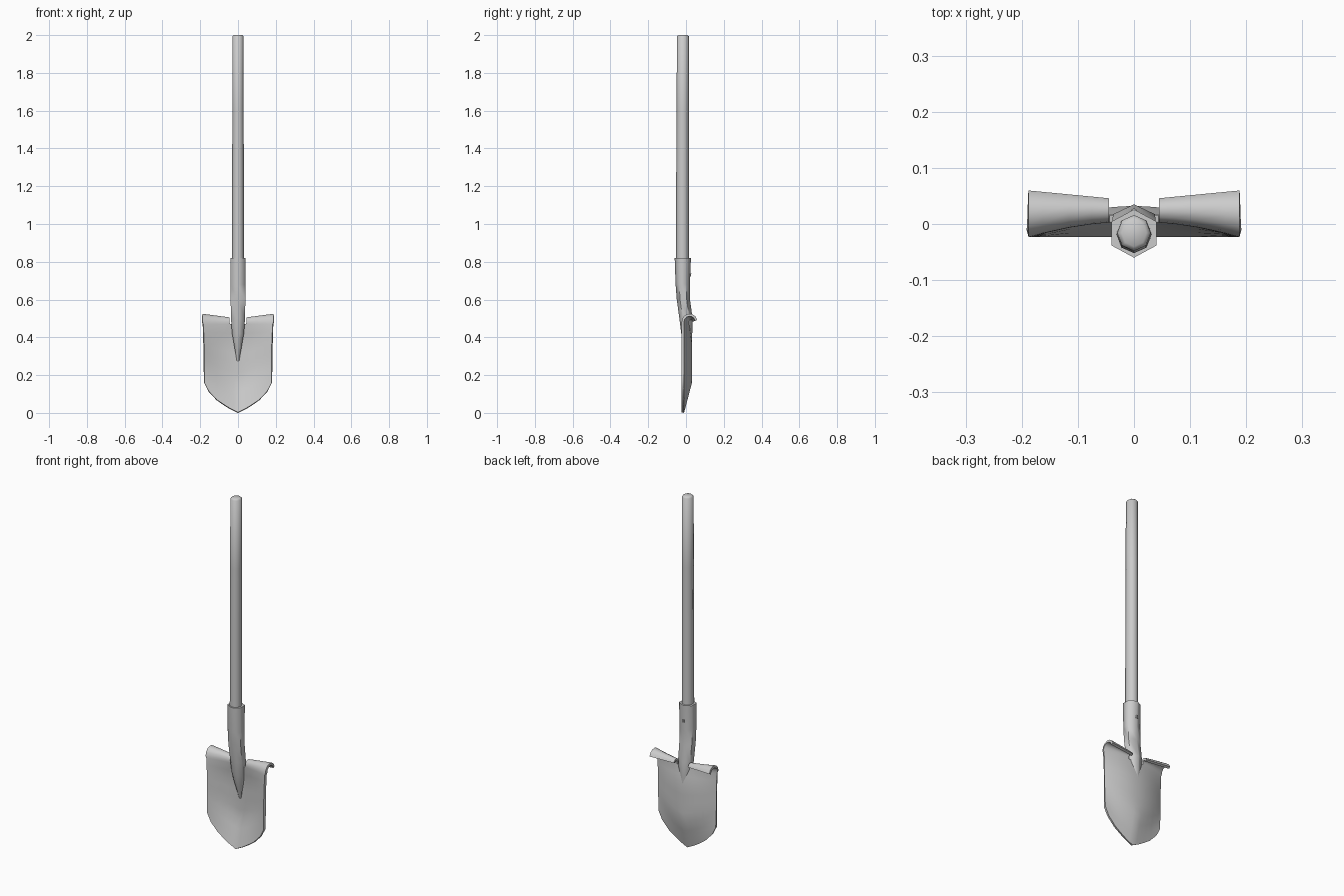
import bpy, bmesh, math

if "Cube" in bpy.data.objects:
    bpy.data.objects.remove(bpy.data.objects["Cube"])


def lerp_table(t, table):
    for (a, va), (b, vb) in zip(table, table[1:]):
        if t <= b:
            return va + (vb - va) * max(0, t - a) / (b - a)
    return table[-1][1]


def finish(bm, name, angle=40):
    bmesh.ops.recalc_face_normals(bm, faces=bm.faces)
    me = bpy.data.meshes.new(name)
    bm.to_mesh(me)
    bm.free()
    ob = bpy.data.objects.new(name, me)
    bpy.context.collection.objects.link(ob)
    bpy.ops.object.select_all(action='DESELECT')
    ob.select_set(True)
    bpy.context.view_layer.objects.active = ob
    bpy.ops.object.shade_smooth_by_angle(angle=math.radians(angle))
    return ob


def loft(name, sections, sides, angle):
    """Tube through (z, y, rx, ry) rings, with a corner pointing along y."""
    bm = bmesh.new()
    rings = []
    for z, y, rx, ry in sections:
        rings.append([bm.verts.new((rx * math.sin(2 * math.pi * i / sides),
                                    y + ry * math.cos(2 * math.pi * i / sides), z))
                      for i in range(sides)])
    for a, b in zip(rings, rings[1:]):
        for i in range(sides):
            j = (i + 1) % sides
            bm.faces.new((a[i], a[j], b[j], b[i]))
    bm.faces.new(rings[0])
    bm.faces.new(rings[-1])
    return finish(bm, name, angle)


# Long wooden handle with a slightly domed end
loft("handle", [(0.72, -0.018, 0.032, 0.034), (1.2, -0.018, 0.031, 0.034),
                (1.6, -0.017, 0.030, 0.033), (1.993, -0.016, 0.030, 0.032),
                (2.0, -0.016, 0.022, 0.024)], 8, 50)

# Six-sided socket, bending back and fading into the blade
loft("socket", [(0.27, 0.023, 0.006, 0.005), (0.35, 0.012, 0.022, 0.018),
                (0.42, 0.004, 0.036, 0.029), (0.50, 0.000, 0.043, 0.035),
                (0.60, -0.014, 0.045, 0.035), (0.68, -0.017, 0.046, 0.038),
                (0.82, -0.017, 0.046, 0.043)], 6, 65)

# Rivet on the back of the socket
loft("rivet", [(0.722, 0.021, 0.006, 0.006), (0.738, 0.022, 0.006, 0.006)], 6, 30)

# Dished blade with a pointed lower edge and rolled foot treads
BOTTOM = [(0, 0.003), (0.05, 0.028), (0.11, 0.068), (0.155, 0.115), (0.178, 0.16)]
US = [0, 0.12, 0.235, 0.4, 0.62, 0.87, 1.0]
US = [-u for u in reversed(US[1:])] + US
bm = bmesh.new()
columns = []
for u in US:
    a = abs(u)
    zb = lerp_table(a * 0.178, BOTTOM)
    col = []
    for k in range(10):
        z = zb + (0.47 - zb) * k / 9
        rise = min(1.0, (z - zb) / 0.16)
        fade = lerp_table(z, [(0, 1), (0.38, 1), (0.47, 0.65)])
        flare = lerp_table(z, [(0, 1), (0.35, 1), (0.47, 1.03)])
        y = -0.023 + 0.042 * (1 - a * a) * rise * fade
        col.append(bm.verts.new((u * 0.178 * flare, y, z)))
    if a > 0.2:
        # rolled tread: arc going up and over towards the back
        front, back, top = col[-1].co.y, 0.042 + 0.019 * a, 0.500 + 0.025 * a
        for k in range(7):
            t = math.pi * (1 - k / 6 * 0.92)
            col.append(bm.verts.new((u * 0.188,
                                     (front + back) / 2 + (back - front) / 2 * math.cos(t),
                                     0.482 + (top - 0.482) * math.sin(t))))
    columns.append(col)
for a, b in zip(columns, columns[1:]):
    for k in range(min(len(a), len(b)) - 1):
        bm.faces.new((a[k], b[k], b[k + 1], a[k + 1]))
blade = finish(bm, "blade", 45)
# Make the front face -y so the thickness grows towards the back
if sum(p.normal.y * p.area for p in blade.data.polygons if p.center.z < 0.45) > 0:
    blade.data.flip_normals()
mod = blade.modifiers.new("thickness", 'SOLIDIFY')
mod.thickness = 0.013
mod.offset = -1
bpy.ops.object.modifier_apply(modifier=mod.name)
bpy.ops.object.shade_smooth_by_angle(angle=math.radians(45))
